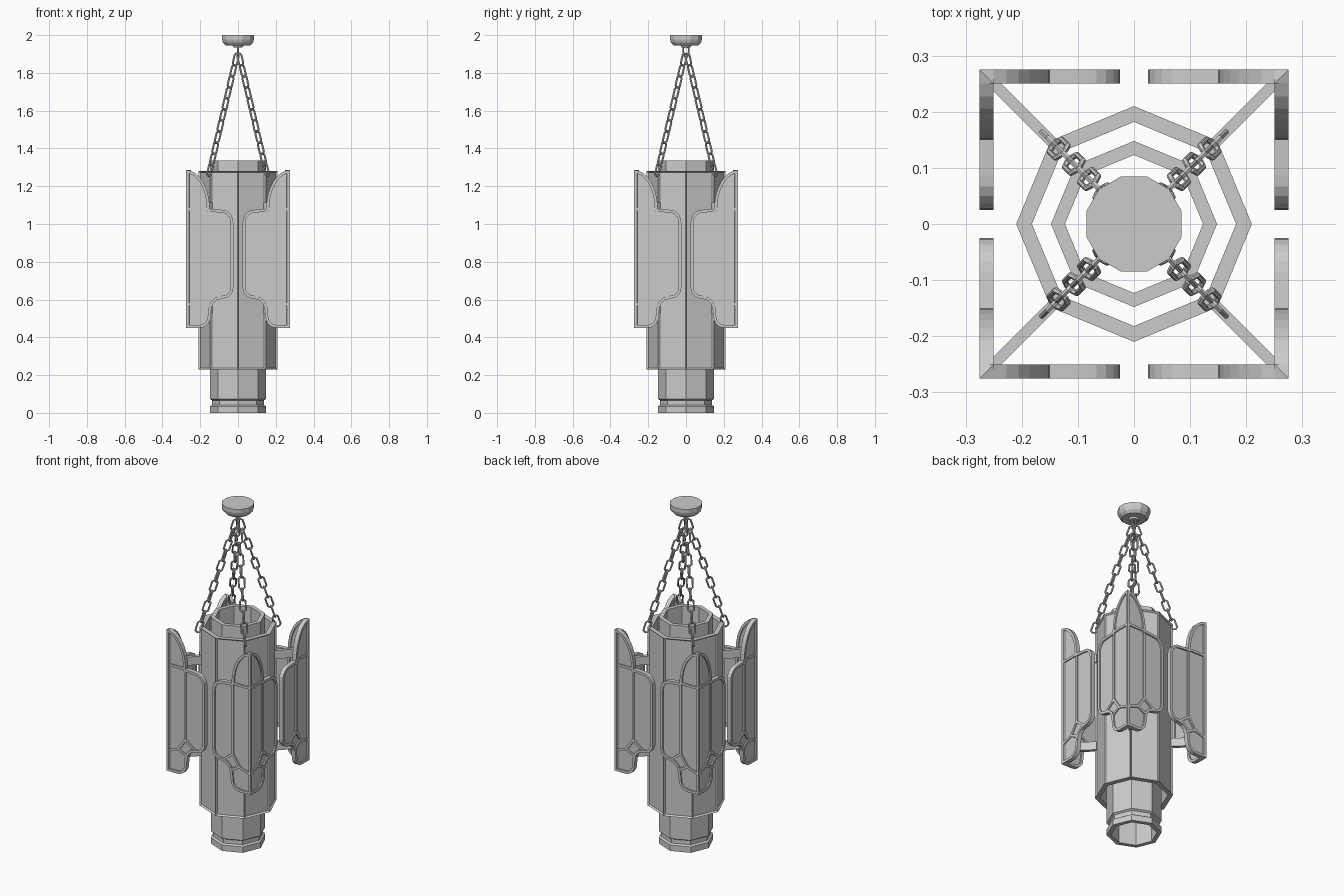
import bpy, bmesh
from math import sin, cos, pi
from mathutils import Vector, Matrix

if "Cube" in bpy.data.objects:
    bpy.data.objects.remove(bpy.data.objects["Cube"])


def finish(bm, name):
    bmesh.ops.recalc_face_normals(bm, faces=bm.faces)
    me = bpy.data.meshes.new(name)
    bm.to_mesh(me)
    bm.free()
    ob = bpy.data.objects.new(name, me)
    bpy.context.collection.objects.link(ob)
    return ob


def lathe(profile, n, phase=0.0, closed=True):
    """Revolve an (r, z) profile with n flat sides; r = 0 collapses to a point."""
    bm = bmesh.new()
    rings = [[bm.verts.new((r * cos(phase + 2 * pi * k / n), r * sin(phase + 2 * pi * k / n), z))
              for k in range(n)] for r, z in profile]
    m = len(rings)
    for i in range(m if closed else m - 1):
        a, b = rings[i], rings[(i + 1) % m]
        for k in range(n):
            bm.faces.new((a[k], a[(k + 1) % n], b[(k + 1) % n], b[k]))
    if not closed:
        bm.faces.new(rings[0])
        bm.faces.new(rings[-1])
    bmesh.ops.recalc_face_normals(bm, faces=bm.faces)
    return bm


def arc(cx, cz, rx, rz, a0, a1, n):
    return [(cx + rx * cos((a0 + (a1 - a0) * i / n) * pi / 180),
             cz + rz * sin((a0 + (a1 - a0) * i / n) * pi / 180)) for i in range(n + 1)]


# Outer octagonal shade with recessed panels
bm = lathe([(.21, .23), (.21, 1.28), (.182, 1.28), (.182, .23)], 8)
outer = [f for f in bm.faces if abs(f.normal.z) < .1 and
         f.calc_center_median().xy.length > .185]
bmesh.ops.inset_individual(bm, faces=outer, thickness=.011, depth=-.009)
finish(bm, "outer_shade")

# Inner octagonal tube with a groove near the foot
finish(lathe([(.148, 0), (.148, .035), (.137, .042), (.137, .066), (.148, .073),
              (.148, 1.335), (.123, 1.335), (.123, 0)], 8), "inner_tube")

# Ceiling canopy
finish(lathe([(.088, 2), (.088, 1.978), (.082, 1.96), (.068, 1.945), (.03, 1.945),
              (.024, 1.935), (.012, 1.935)], 12, pi / 12, False), "ceiling_canopy")

# Corner wings: outline of one half in (x, z), counter-clockwise
E, T = .275, .025
outline = [(E, .45)] + arc(E, 1.08, .125, .205, 90, 180, 8)
outline += arc(.085, 1.01, .06, .065, 90, 180, 5)
outline += arc(.085, .66, .06, .055, 180, 270, 5)
outline += [(.115, .596), (.133, .578), (.141, .552)]
outline += arc(.205, .51, .06, .06, 180, 270, 5)


def offset(pts, dist, closed):
    out, n = [], len(pts)
    for i, p in enumerate(pts):
        p = Vector(p)
        dirs = []
        if closed or i > 0:
            dirs.append((p - Vector(pts[i - 1])).normalized())
        if closed or i < n - 1:
            dirs.append((Vector(pts[(i + 1) % n]) - p).normalized())
        norms = [Vector((-d.y, d.x)) for d in dirs]
        mid = sum(norms, Vector((0, 0))).normalized()
        out.append(p + mid * dist / max(mid.dot(norms[0]), .5))
    return out


def place(x, z, d, swap):
    x = min(x, E - d)                       # mitre at the corner
    return (E - d, -x, z) if swap else (x, d - E, z)


def strip(bm, pts, a, b, closed, swap, d0=0.0, d1=T):
    pa, pb = offset(pts, a, closed), offset(pts, b, closed)
    secs = [[bm.verts.new(place(q[0], q[1], d, swap))
             for q, d in ((u, d0), (v, d0), (v, d1), (u, d1))] for u, v in zip(pa, pb)]
    n = len(secs)
    for i in range(n if closed else n - 1):
        s, t = secs[i], secs[(i + 1) % n]
        for k in range(4):
            bm.faces.new((s[k], s[(k + 1) % 4], t[(k + 1) % 4], t[k]))
    if not closed:
        bm.faces.new(secs[0])
        bm.faces.new(secs[-1])


P1, P2, P3, P4 = (.155, .66), (.088, .61), (.138, .562), (.2, .595)
bars = [[(.155, 1.08), P1, P4, (.27, .57)], [P1, P2], [P3, P4], [(.15, 1.078), (.27, 1.078)]]
frame, glass = bmesh.new(), bmesh.new()
for swap in (False, True):
    strip(frame, outline, 0, .015, True, swap)
    for bar in bars:
        strip(frame, bar, -.007, .007, False, swap, .001, T - .001)
    # recessed pane
    front = [glass.verts.new(place(x, z, .008, swap)) for x, z in outline]
    back = [glass.verts.new(place(x, z, T - .008, swap)) for x, z in outline]
    glass.faces.new(front)
    glass.faces.new(back)
    for i in range(len(front)):
        glass.faces.new((front[i - 1], front[i], back[i], back[i - 1]))

# Struts joining wings to the shade
strut = bmesh.new()
for zc in (1.09, .55):
    m = (Matrix.Rotation(-pi / 4, 4, 'Z') @ Matrix.Translation((.277, 0, zc))
         @ Matrix.Diagonal((.155, .02, .05, 1)))
    bmesh.ops.create_cube(strut, size=1, matrix=m)

parts = [finish(frame, "wing_frame"), finish(glass, "wing_panes"), finish(strut, "wing_struts")]


# Chains of alternating octagonal links
def link(bm, mat, half_w, half_l, wire, minor=6):
    rings = []
    for k in range(8):
        a = pi / 8 + k * pi / 4
        c, s = cos(a), sin(a)
        shift = (half_l - half_w) * (1 if s > 0 else -1)
        rings.append([bm.verts.new(mat @ Vector((
            (half_w + wire * cos(j * 2 * pi / minor)) * c, wire * sin(j * 2 * pi / minor),
            (half_w + wire * cos(j * 2 * pi / minor)) * s + shift))) for j in range(minor)])
    for k in range(8):
        a, b = rings[k], rings[(k + 1) % 8]
        for j in range(minor):
            bm.faces.new((a[j], a[(j + 1) % minor], b[(j + 1) % minor], b[j]))


chain = bmesh.new()
start, end = Vector((.012, -.012, 1.87)), Vector((.148, -.148, 1.285))
rot = (end - start).to_track_quat('Z', 'Y').to_matrix().to_4x4()
COUNT = 11
for i in range(COUNT):
    pos = start.lerp(end, i / (COUNT - 1))
    link(chain, Matrix.Translation(pos) @ rot @ Matrix.Rotation((i + 1) % 2 * pi / 2, 4, 'Z'),
         .017, .034, .0055)
parts.append(finish(chain, "chain"))

# Repeat corner parts around the axis
for ob in parts:
    for k in range(1, 4):
        dup = ob.copy()
        dup.name = f"{ob.name}_{k + 1}"
        dup.rotation_euler.z = k * pi / 2
        bpy.context.collection.objects.link(dup)

# Hanging ring under the canopy
ring = bmesh.new()
link(ring, Matrix.Translation((0, 0, 1.913)) @ Matrix.Rotation(pi / 2, 4, 'Z'), .016, .027, .005)
finish(ring, "hanging_ring")
